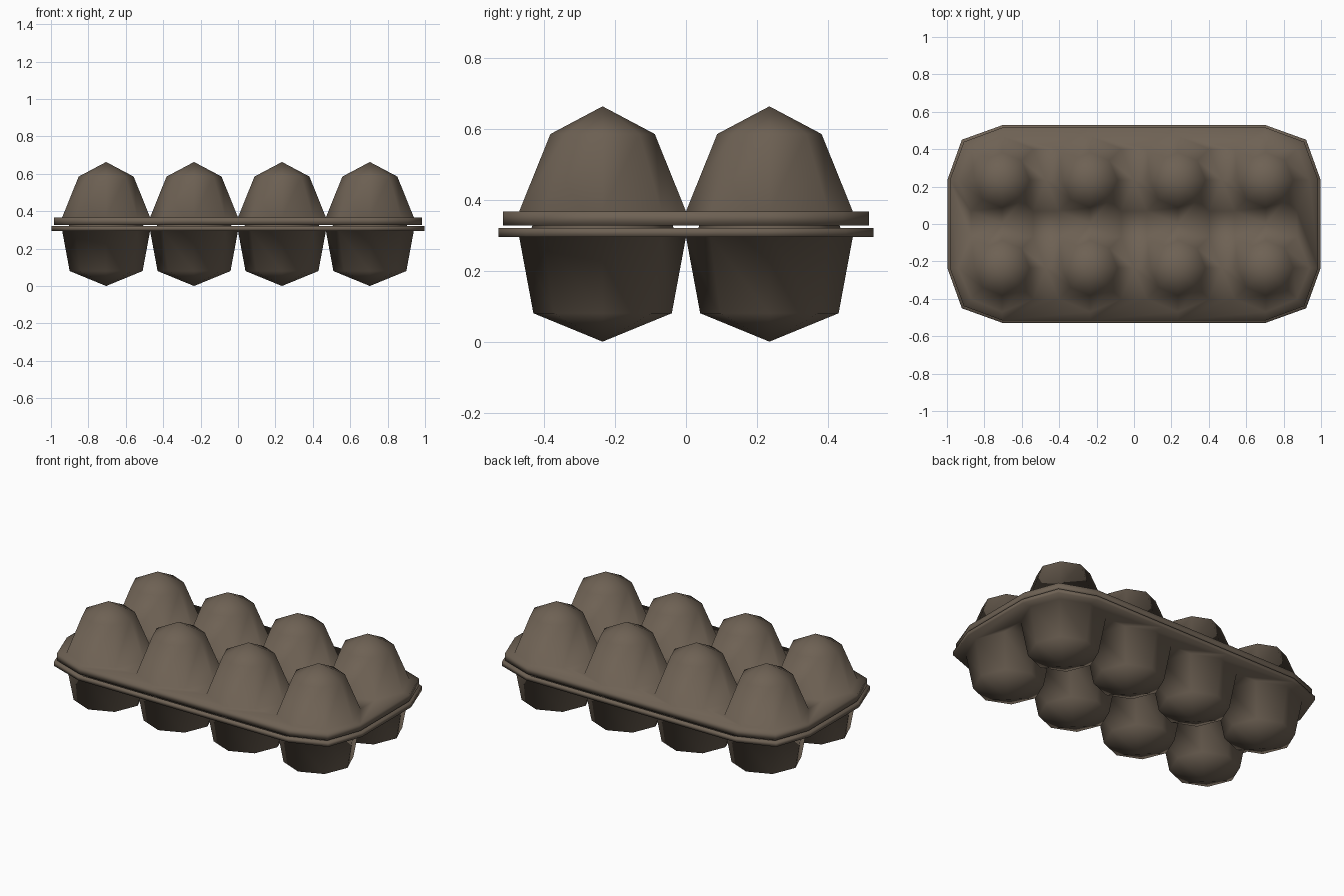
import bpy, bmesh, math

if "Cube" in bpy.data.objects:
    bpy.data.objects.remove(bpy.data.objects["Cube"])

P = 0.47            # cell pitch
R = P / 2           # cell mouth radius (neighbours share vertices)
XS = [-1.5 * P, -0.5 * P, 0.5 * P, 1.5 * P]
YS = [-R, R]
D = R * math.sqrt(0.5)

mat = bpy.data.materials.new("brown_pulp")
mat.diffuse_color = (0.155, 0.12, 0.088, 1)
mat.use_nodes = True
mat.node_tree.nodes["Principled BSDF"].inputs["Base Color"].default_value = mat.diffuse_color


def finish(bm, name):
    bmesh.ops.recalc_face_normals(bm, faces=bm.faces)
    me = bpy.data.meshes.new(name)
    bm.to_mesh(me)
    bm.free()
    me.materials.append(mat)
    for p in me.polygons:
        p.use_smooth = True
    ob = bpy.data.objects.new(name, me)
    bpy.context.collection.objects.link(ob)
    return ob


def shell(name, z, z_ring, r_ring, z_tip, margin, z_far):
    """Eight octagonal cells joined by a flat web, with a rim around it."""
    bm = bmesh.new()
    cache = {}

    def v(x, y, h):
        k = (round(x, 3) + 0.0, round(y, 3) + 0.0, round(h, 3))
        if k not in cache:
            cache[k] = bm.verts.new((x, y, h))
        return cache[k]

    def poly(pts, cx, cy):
        pts = sorted(pts, key=lambda p: math.atan2(p[1] - cy, p[0] - cx))
        bm.faces.new([v(a, b, z) for a, b in pts])

    # cells
    for cx in XS:
        for cy in YS:
            def ring(r, h):
                return [v(cx + r * math.cos(i * math.pi / 4),
                          cy + r * math.sin(i * math.pi / 4), h) for i in range(8)]
            a, b, tip = ring(R, z), ring(r_ring, z_ring), v(cx, cy, z_tip)
            for i in range(8):
                j = (i + 1) % 8
                bm.faces.new((a[i], a[j], b[j], b[i]))
                bm.faces.new((b[i], b[j], tip))
    # web between four cells, and between cells and the long sides
    ex, ey, g = 2 * P, P, R - D
    for jx in (-P, 0, P):
        poly([(jx + s * R, 0) for s in (-1, 1)] + [(jx, s * R) for s in (-1, 1)]
             + [(jx + s * g, t * g) for s in (-1, 1) for t in (-1, 1)], jx, 0)
        for t in (-1, 1):
            pts = [(jx, t * R)]
            for s in (-1, 1):
                pts += [(jx + s * g, t * (ey - g)), (jx + s * R, t * ey),
                        (jx + s * R, t * (ey + margin))]
            poly(pts, jx, t * (ey - 0.02))
    # web at the short ends and the four corners
    c = margin * 0.85
    for s in (-1, 1):
        pts = [(s * (ex - R), 0)]
        for t in (-1, 1):
            pts += [(s * (ex - g), t * g), (s * ex, t * R), (s * (ex + margin), t * R)]
            dx, dy = s * (1.5 * P + D), t * (R + D)
            ox, oy = dx + s * c, dy + t * c
            q1 = [(s * 1.5 * P, t * ey), (dx, dy), (ox, oy), (s * 1.5 * P, t * (ey + margin))]
            q2 = [(s * ex, t * R), (dx, dy), (ox, oy), (s * (ex + margin), t * R)]
            for q in (q1, q2):
                bm.faces.new([v(a, b, z) for a, b in q])
        poly(pts, s * (ex - 0.02), 0)
    # rim wall and its inward return
    edges = [e for e in bm.edges if e.is_boundary]
    for h, k in ((z_far, 1.0), (z_far, 0.965)):
        new = bmesh.ops.extrude_edge_only(bm, edges=edges)["geom"]
        for w in new:
            if isinstance(w, bmesh.types.BMVert):
                w.co.x *= k
                w.co.y *= k
                w.co.z = h
        edges = [e for e in new if isinstance(e, bmesh.types.BMEdge)]
    return finish(bm, name)


shell("lid", 0.367, 0.585, 0.147, 0.663, 0.045, 0.327)
shell("tray", 0.295, 0.08, 0.195, 0.0, 0.058, 0.32)

# eggs hidden inside, glimpsed only through the slit between the rims
bm = bmesh.new()
for cx in XS:
    for cy in YS:
        rings = [[bm.verts.new((cx + r * math.cos(i * math.pi / 4),
                                cy + r * math.sin(i * math.pi / 4), h)) for i in range(8)]
                 for r, h in ((0.16, 0.11), (0.2, 0.32), (0.12, 0.56))]
        for a, b in zip(rings, rings[1:]):
            for i in range(8):
                j = (i + 1) % 8
                bm.faces.new((a[i], a[j], b[j], b[i]))
        bm.faces.new(rings[0])
        bm.faces.new(rings[-1])
finish(bm, "eggs")
